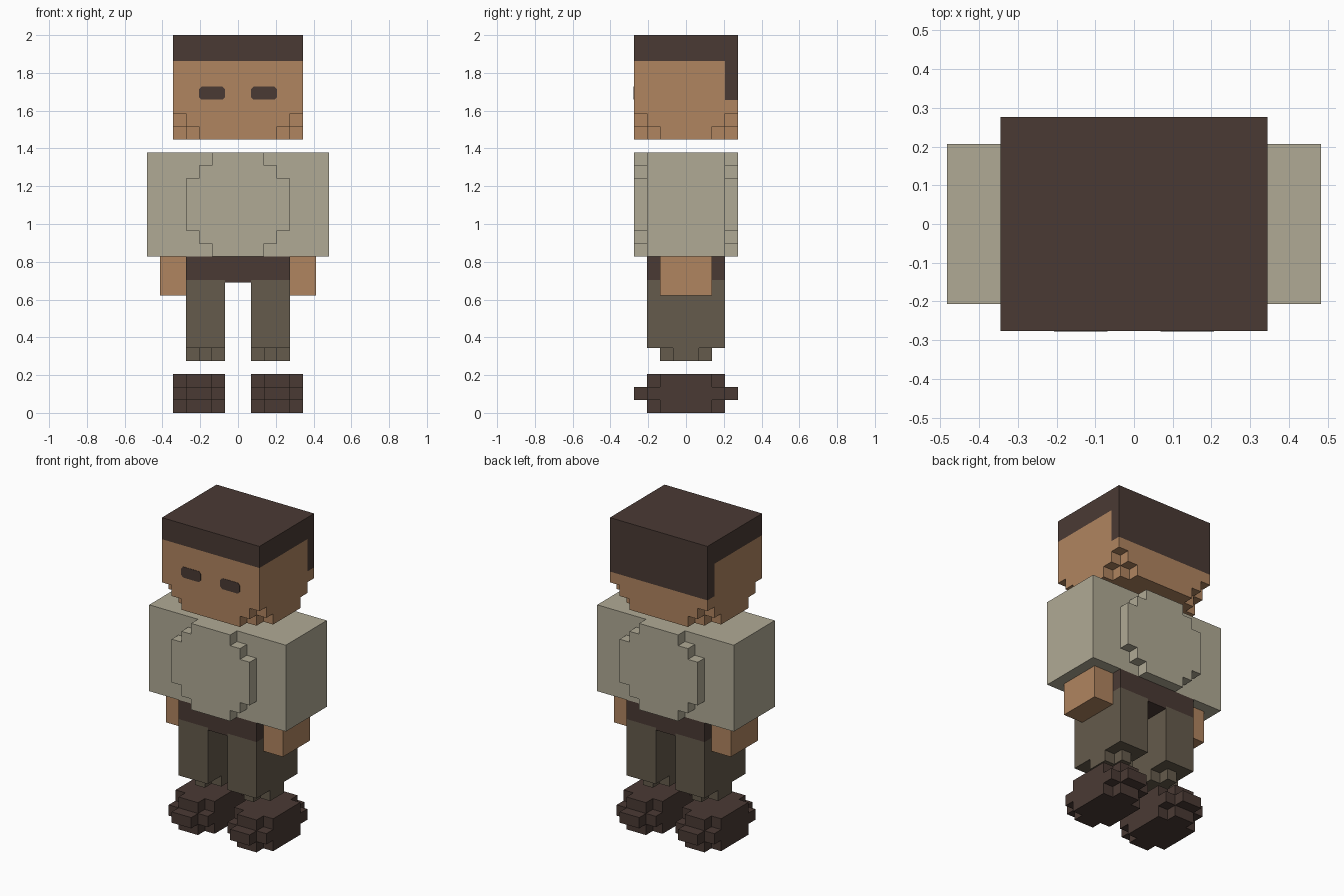
import bpy
import bmesh
from mathutils import Vector

if "Cube" in bpy.data.objects:
    bpy.data.objects.remove(bpy.data.objects["Cube"], do_unlink=True)

U = 2 / 29  # size of one block; all part sizes below are in blocks


def material(name, hex_code):
    def lin(c):
        c /= 255
        return c / 12.92 if c <= 0.04045 else ((c + 0.055) / 1.055) ** 2.4
    rgba = [lin(int(hex_code[i:i + 2], 16)) for i in (0, 2, 4)] + [1.0]
    m = bpy.data.materials.new(name)
    m.use_nodes = True
    m.diffuse_color = rgba
    bsdf = next(n for n in m.node_tree.nodes if n.type == 'BSDF_PRINCIPLED')
    bsdf.inputs["Base Color"].default_value = rgba
    return m


SKIN = material("skin", "B08560")
DARK = material("dark_brown", "4A3A34")
SHIRT = material("beige_cloth", "B0AA95")
TROUSERS = material("olive_cloth", "655B4C")


def finish(name, bm, mats):
    bmesh.ops.scale(bm, vec=(U, U, U), verts=bm.verts)
    mesh = bpy.data.meshes.new(name)
    bm.to_mesh(mesh)
    bm.free()
    for m in mats:
        mesh.materials.append(m)
    obj = bpy.data.objects.new(name, mesh)
    bpy.context.collection.objects.link(obj)
    return obj


def both_sides(boxes):
    """Add the mirror image of every box across x = 0."""
    return boxes + [(-b[1], -b[0]) + b[2:] for b in boxes]


def blocks(name, boxes, mats, rule=None, cut_z=None):
    """One clean shell around a union of boxes (x0, x1, y0, y1, z0, z1)."""
    cells = {(x, y, z) for x0, x1, y0, y1, z0, z1 in boxes
             for x in range(x0, x1) for y in range(y0, y1) for z in range(z0, z1)}
    bm = bmesh.new()
    verts = {}

    def vert(p):
        if p not in verts:
            verts[p] = bm.verts.new(p)
        return verts[p]

    for c in sorted(cells):
        for axis in range(3):
            for side in (0, 1):
                n = list(c)
                n[axis] += 2 * side - 1
                if tuple(n) in cells:
                    continue
                a, b = (axis + 1) % 3, (axis + 2) % 3
                quad = []
                for da, db in ((0, 0), (1, 0), (1, 1), (0, 1)):
                    p = list(c)
                    p[axis] += side
                    p[a] += da
                    p[b] += db
                    quad.append(vert(tuple(p)))
                bm.faces.new(quad if side else quad[::-1])
    if cut_z:
        bmesh.ops.bisect_plane(bm, geom=bm.verts[:] + bm.edges[:] + bm.faces[:],
                               plane_co=(0, 0, cut_z), plane_no=(0, 0, 1))
    if rule:
        for f in bm.faces:
            f.material_index = int(rule(f.calc_center_median()))
    bmesh.ops.dissolve_limit(bm, angle_limit=0.01, verts=bm.verts[:],
                             edges=bm.edges[:], delimit={'MATERIAL'})
    return finish(name, bm, mats)


# Head with stepped lower corners; hair on top and down the back
blocks("head", [(-5, 5, -4, 4, 23, 29),
                (-5, 5, -3, 3, 22, 23), (-4, 4, -4, 4, 22, 23),
                (-5, 5, -2, 2, 21, 22), (-4, 4, -3, 3, 21, 22), (-3, 3, -4, 4, 21, 22)],
       [SKIN, DARK], lambda p: p.z > 27 or (p.y > 3 and p.z > 24))

# Eyes: thin plates with clipped corners
for name, s in (("left_eye", 1), ("right_eye", -1)):
    bm = bmesh.new()
    w, h, c = 1.0, 0.5, 0.2
    outline = [(-w, -h + c), (-w + c, -h), (w - c, -h), (w, -h + c),
               (w, h - c), (w - c, h), (-w + c, h), (-w, h - c)]
    face = bm.faces.new([bm.verts.new((2 * s + x, -3.98, 24.54 + z)) for x, z in outline])
    out = bmesh.ops.extrude_face_region(bm, geom=[face])
    bmesh.ops.translate(bm, vec=Vector((0, -0.05, 0)),
                        verts=[v for v in out["geom"] if isinstance(v, bmesh.types.BMVert)])
    bmesh.ops.recalc_face_normals(bm, faces=bm.faces[:])
    finish(name, bm, [DARK])

# Torso with sleeves, and a raised stepped panel on chest and back
blocks("torso", [(-7, 7, -3, 3, 12, 20), (-2, 2, -4, 4, 12, 20),
                 (-3, 3, -4, 4, 13, 19), (-4, 4, -4, 4, 14, 18)], [SHIRT])

# Trousers: belt block, two legs, stepped hems
blocks("trousers", [(-4, 4, -3, 3, 10, 12)] + both_sides([
    (1, 4, -3, 3, 5, 10), (2, 3, -2, 2, 4, 5), (1, 4, -1, 1, 4, 5)]),
    [TROUSERS, DARK], lambda p: p.z > 10.22 or abs(p.x) < 0.99, cut_z=10.22)

# Hands and shoes
HAND = [(4, 6, -2, 2, 9, 12)]
SHOE = [(1, 5, -2, 2, 0, 3), (2, 4, -3, 3, 0, 3), (1, 5, -3, 3, 1, 2), (2, 4, -4, 4, 1, 2)]
for part, boxes, mat in (("hand", HAND, SKIN), ("shoe", SHOE, DARK)):
    pair = both_sides(boxes)
    blocks("left_" + part, pair[:len(boxes)], [mat])
    blocks("right_" + part, pair[len(boxes):], [mat])
